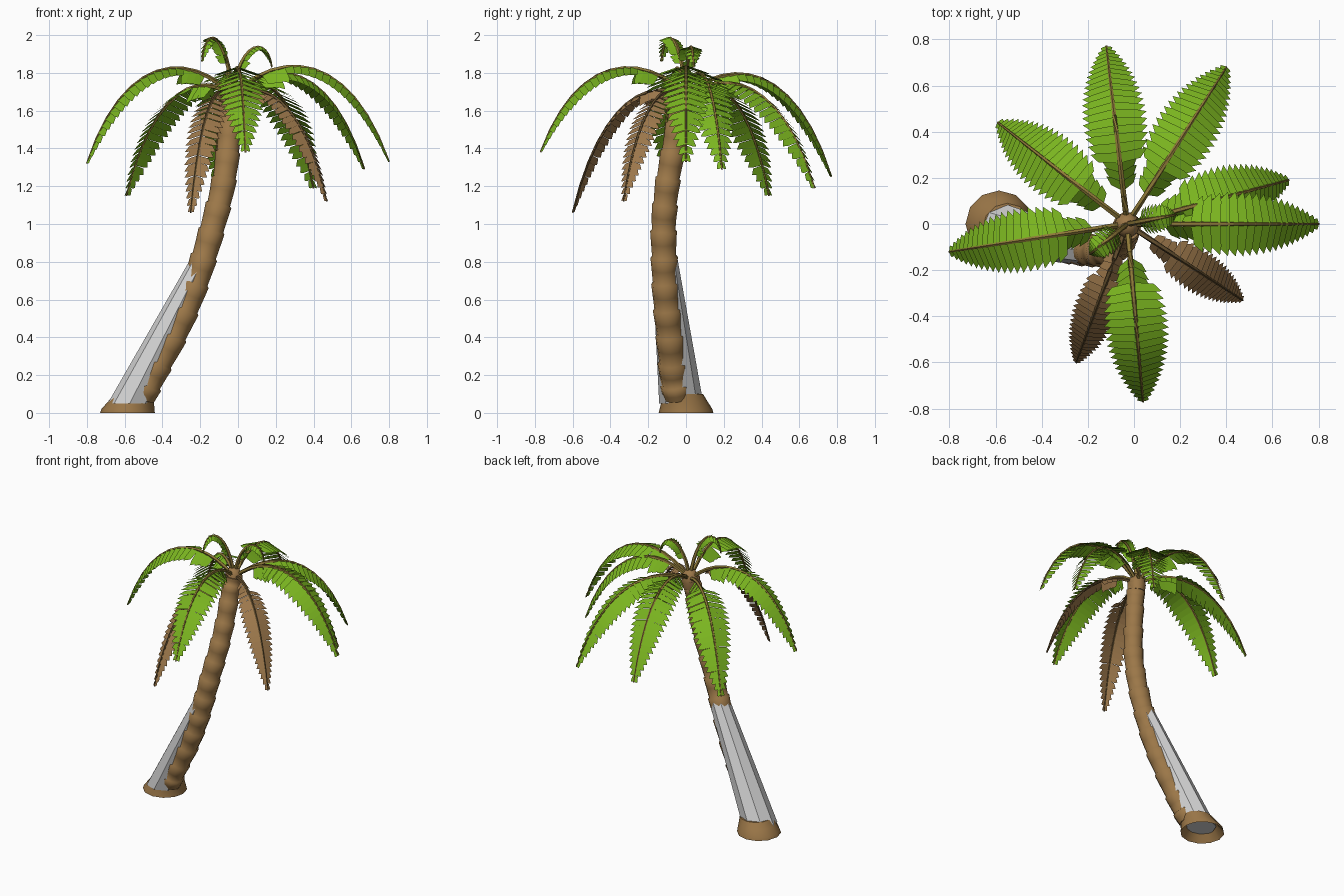
import bpy, bmesh, math
from mathutils import Vector as V

if "Cube" in bpy.data.objects:
    bpy.data.objects.remove(bpy.data.objects["Cube"])


def material(name, rgb):
    m = bpy.data.materials.new(name)
    m.diffuse_color = (*rgb, 1)
    m.use_nodes = True
    m.node_tree.nodes["Principled BSDF"].inputs["Base Color"].default_value = m.diffuse_color
    return m


BARK = material("bark brown", (0.33, 0.185, 0.065))
GREEN = material("leaf green", (0.195, 0.46, 0.014))
DRY = material("dry leaf brown", (0.33, 0.185, 0.07))
STEM = material("stem olive", (0.27, 0.19, 0.04))
DARK_STEM = material("dry stem brown", (0.13, 0.08, 0.028))
GREY = material("plain grey", (0.68, 0.68, 0.68))


def finish(name, bm, mats, smooth=None):
    me = bpy.data.meshes.new(name)
    bm.to_mesh(me)
    bm.free()
    ob = bpy.data.objects.new(name, me)
    bpy.context.collection.objects.link(ob)
    for m in mats:
        me.materials.append(m)
    if smooth:
        bpy.context.view_layer.objects.active = ob
        ob.select_set(True)
        bpy.ops.object.shade_smooth_by_angle(angle=math.radians(smooth))
        ob.select_set(False)
    return ob


def skin(bm, rings, sides, caps=(True, True)):
    """Tube through rings of (centre, axis, radius)."""
    loops = []
    for c, axis, r in rings:
        axis = axis.normalized()
        u = V((0, 1, 0)) if abs(axis.y) < 0.9 else V((1, 0, 0))
        a = u.cross(axis).normalized()
        b = axis.cross(a)
        loops.append([bm.verts.new(c + r * (a * math.cos(2 * math.pi * i / sides)
                                            + b * math.sin(2 * math.pi * i / sides)))
                      for i in range(sides)])
    for p, q in zip(loops, loops[1:]):
        for i in range(sides):
            j = (i + 1) % sides
            bm.faces.new((p[i], p[j], q[j], q[i]))
    if caps[0]:
        bm.faces.new(loops[0][::-1])
    if caps[1]:
        bm.faces.new(loops[-1])


# Trunk: leaning curve with stepped rings, each segment wider at its top
PATH = [V(p) for p in [(-.51, -.045, .085), (-.455, -.066, .2), (-.347, -.085, .4), (-.257, -.105, .6),
                       (-.188, -.115, .8), (-.13, -.118, 1.0), (-.08, -.1, 1.2),
                       (-.052, -.066, 1.4), (-.037, -.03, 1.6), (-.03, -.01, 1.69)]]


def trunk_at(t):
    n = len(PATH) - 1
    f = min(max(t, 0), 1) * n
    i = min(int(f), n - 1)
    f -= i
    p0, p1, p2, p3 = (PATH[min(max(k, 0), n)] for k in (i - 1, i, i + 1, i + 2))
    return 0.5 * (2 * p1 + (p2 - p0) * f + (2 * p0 - 5 * p1 + 4 * p2 - p3) * f * f
                  + (3 * p1 - p0 - 3 * p2 + p3) * f ** 3)


SEGMENTS = 13
rings = []
for s in range(SEGMENTS):
    for k, grow in ((0.0, 0.94), (0.5, 1.0), (0.95, 1.07)):
        t = (s + k) / SEGMENTS
        axis = trunk_at(t + .01) - trunk_at(t - .01)
        rings.append((trunk_at(t), axis, (0.076 - 0.018 * t) * grow))
bm = bmesh.new()
skin(bm, rings, 12)
finish("trunk", bm, [BARK], 80)

# Flared foot with an open underside
UP = V((0, 0, 1))
bm = bmesh.new()
skin(bm, [(V((-.585, 0, .05)), UP, .105), (V((-.585, 0, 0)), UP, .145), (V((-.583, 0, .02)), UP, .14),
          (V((-.566, -.008, .06)), UP, .122), (V((-.549, -.016, .1)), UP, .106),
          (V((-.54, -.03, .105)), UP, .07)], 12, (False, True))
finish("trunk_foot", bm, [BARK], 40)

# Straight grey prop behind the trunk
bm = bmesh.new()
skin(bm, [(V((-.573, -.025, .05)), UP, .117), (V((-.186, -.112, .81)), UP, .068)], 8)
finish("grey_prop", bm, [GREY])

# Crown knob
bm = bmesh.new()
skin(bm, [(V((-.03, -.005, z)), UP, r) for z, r in
          ((1.62, .05), (1.67, .058), (1.71, .054), (1.74, .035), (1.75, .01))], 10)
finish("crown_knob", bm, [BARK], 50)


# Fronds: a curved tapering stem with rows of overlapping pointed leaflets,
# the first few hanging steeply under the stem
def frond(name, tip, lift, width, leaf_mat, stem_mat, count=22, start=.19, reach=(.3, .75)):
    base = V((-.03, 0, 1.68))
    tip = V(tip)
    flat = V((tip.x - base.x, tip.y - base.y, 0))
    side = flat.normalized().cross(UP)
    c1 = base + flat * reach[0] + UP * lift[0]
    c2 = base + flat * reach[1] + UP * lift[1]

    def at(t):
        s = 1 - t
        return base * s ** 3 + c1 * 3 * s * s * t + c2 * 3 * s * t * t + tip * t ** 3

    def tangent(t):
        return (at(min(t + .01, 1)) - at(max(t - .01, 0))).normalized()

    bm = bmesh.new()
    skin(bm, [(at(i / 12), tangent(i / 12), .014 - .009 * i / 12) for i in range(13)], 5)
    for f in bm.faces:
        f.material_index = 1
    # equal spacing of leaflets along the curve
    steps = [start + (1 - start) * i / 200 for i in range(201)]
    dist = [0]
    for a, b in zip(steps, steps[1:]):
        dist.append(dist[-1] + (at(b) - at(a)).length)
    step = dist[-1] / (count + .4)
    tilt = step * .07
    for k in range(count):
        t = next(s for s, d in zip(steps, dist) if d >= k * step)
        u = k / (count - 1)
        droop = math.radians(50 if u < .12 else 20)
        length = width * (.68 + .32 * math.sin(min(u / .35, 1) * math.pi / 2))
        if u > .35:
            length = width * (1 - .82 * ((u - .35) / .65) ** 1.8)
        p, d = at(t), tangent(t)
        n = side.cross(d).normalized()
        for sgn in (-1, 1):
            out = side * sgn * math.cos(droop) - n * math.sin(droop)
            a = p - n * tilt
            b = p + d * step * 1.1 + n * tilt
            a2 = a + out * length * .74 + d * step * .25
            b2 = b + out * length * .72 + d * step * .15
            end = p + out * length + d * step * 1.15 + n * tilt
            vs = [bm.verts.new(v) for v in (a, b, b2, end, a2)]
            bm.faces.new(vs if sgn > 0 else vs[::-1])
    finish(name, bm, [leaf_mat, stem_mat])


GREEN_FRONDS = [((.80, 0, 1.33), (.25, .24)), ((-.80, -.12, 1.32), (.24, .22)),
                ((.67, .19, 1.29), (.21, .18)), ((.40, .68, 1.19), (.14, .10)),
                ((-.12, .77, 1.25), (.20, .18)), ((-.59, .44, 1.15), (.13, .05)),
                ((.04, -.77, 1.38), (.24, .22))]
for i, (tip, lift) in enumerate(GREEN_FRONDS):
    frond(f"green_frond_{i + 1}", tip, lift, .15, GREEN, STEM)

DRY_FRONDS = [((.47, -.33, 1.12), (.09, .0)), ((-.25, -.60, 1.06), (.09, .0))]
for i, (tip, lift) in enumerate(DRY_FRONDS):
    frond(f"dry_frond_{i + 1}", tip, lift, .105, DRY, DARK_STEM, 22, .22)

# Two young fronds rising from the crown
frond("young_frond_1", (-.19, -.13, 1.86), (.35, .38), .07, GREEN, STEM, 14, .2, (.2, .9))
frond("young_frond_2", (.18, .04, 1.83), (.30, .32), .07, GREEN, STEM, 14, .2, (.2, .9))
